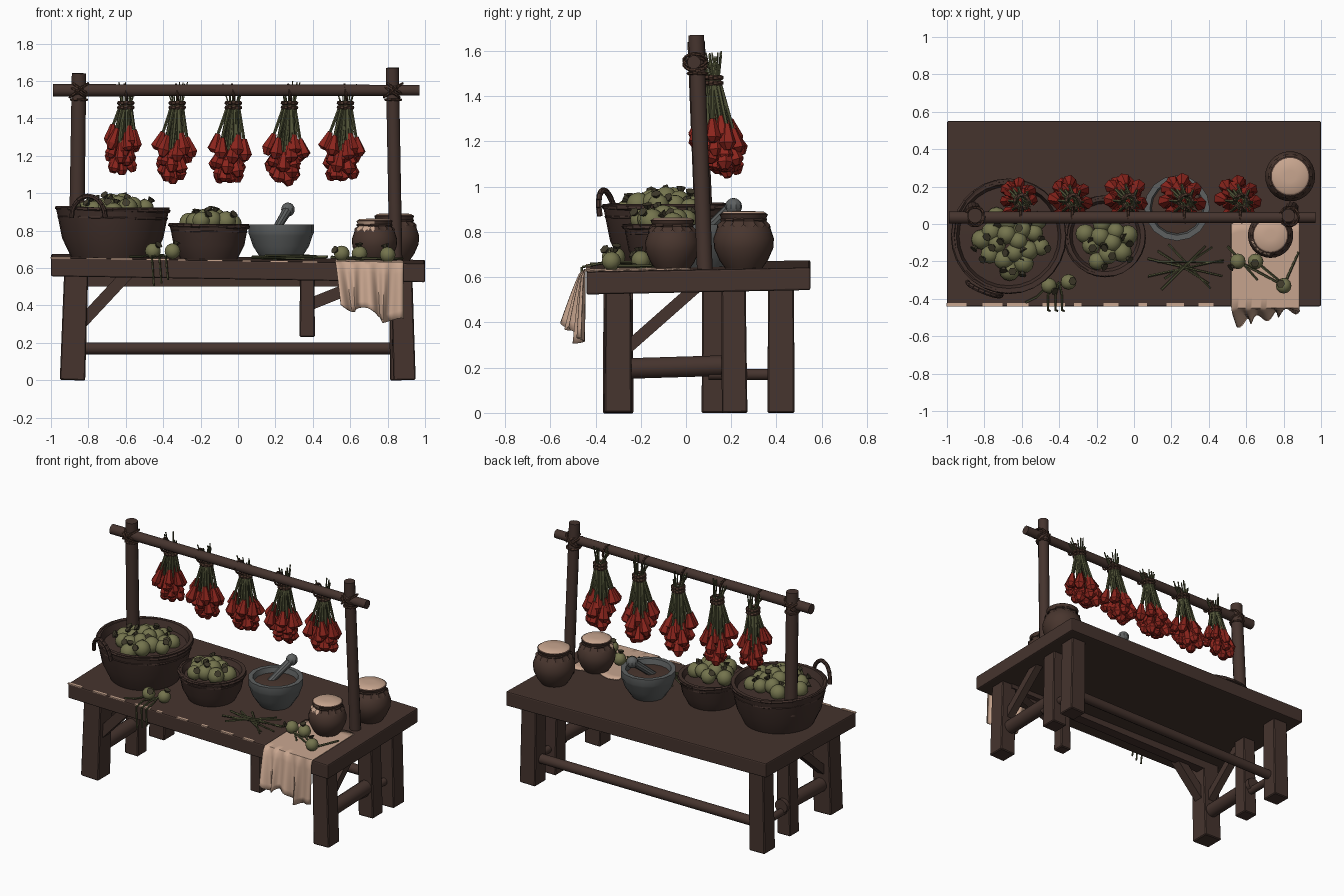
import bpy, bmesh, math, random
from mathutils import Vector, Matrix

random.seed(4)
rnd = random.uniform
cube = bpy.data.objects.get("Cube")
if cube:
    bpy.data.objects.remove(cube)


def material(name, r, g, b):
    m = bpy.data.materials.new(name)
    m.use_nodes = True
    m.diffuse_color = (r, g, b, 1)
    m.node_tree.nodes["Principled BSDF"].inputs["Base Color"].default_value = (r, g, b, 1)
    return m


WOOD = material("dark wood", .06, .034, .027)
CLAY = material("brown clay", .065, .036, .027)
WICKER = material("wicker", .055, .031, .025)
ROPE = material("rope", .075, .038, .026)
RED = material("dried red", .26, .018, .012)
GREEN = material("fruit green", .175, .175, .075)
STEM = material("stem green", .085, .09, .04)
CALYX = material("dry calyx", .05, .043, .024)
LINEN = material("linen", .58, .38, .275)
STONE = material("grey stone", .11, .117, .117)


def finish(name, bm, mat, angle=35):
    bmesh.ops.recalc_face_normals(bm, faces=bm.faces)
    mesh = bpy.data.meshes.new(name)
    bm.to_mesh(mesh)
    bm.free()
    mesh.materials.append(mat)
    ob = bpy.data.objects.new(name, mesh)
    bpy.context.collection.objects.link(ob)
    bpy.ops.object.select_all(action='DESELECT')
    ob.select_set(True)
    bpy.context.view_layer.objects.active = ob
    if angle:
        bpy.ops.object.shade_smooth_by_angle(angle=math.radians(angle))
    return ob


def rod(bm, a, b, r1, r2=None, n=12):
    """Tapered bar from a to b; four sides make a square beam."""
    a, b = Vector(a), Vector(b)
    q = Vector((0, 0, 1)).rotation_difference(b - a)
    m = Matrix.Translation((a + b) / 2) @ q.to_matrix().to_4x4() @ Matrix.Rotation(math.pi / n, 4, 'Z')
    bmesh.ops.create_cone(bm, cap_ends=True, segments=n, radius1=r1,
                          radius2=r1 if r2 is None else r2, depth=(b - a).length, matrix=m)


def path(bm, pts, r, n=5):
    for a, b in zip(pts, pts[1:]):
        rod(bm, a, b, r, n=n)


def ring(bm, c, axis, radius, r, n=14):
    q = Vector((0, 0, 1)).rotation_difference(Vector(axis))
    path(bm, [Vector(c) + q @ Vector((radius * math.cos(t * math.tau / n),
              radius * math.sin(t * math.tau / n), 0)) for t in range(n + 1)], r)


def lathe(bm, profile, c, n=28, scale=1.0, zigzag=0):
    """Revolve (radius, height) points; zigzag drops every other vertex of the last ring."""
    rings = []
    for i, (r, z) in enumerate(profile):
        drop = zigzag if i == len(profile) - 1 else 0
        rings.append([bm.verts.new(Vector(c) + scale * Vector((
            r * math.cos(math.tau * k / n), r * math.sin(math.tau * k / n), z - drop * (k % 2))))
            for k in range(n)])
    for p, q in zip(rings, rings[1:]):
        for k in range(n):
            bm.faces.new((p[k], p[k - 1], q[k - 1], q[k]))
    bm.faces.new(rings[0])
    if not zigzag:
        bm.faces.new(rings[-1])


def top(x, y):
    """Height of the slightly uneven table top."""
    return .648 - .016 * x + .02 * y


# Table top
bm = bmesh.new()
bmesh.ops.create_cube(bm, matrix=Matrix.Translation((0, .055, 0)) @ Matrix.Diagonal((2, .99, .1, 1)))
for v in bm.verts:
    v.co.z += top(v.co.x, v.co.y) - .05
slab = finish("table_top", bm, WOOD, 0)
bev = slab.modifiers.new("Bevel", 'BEVEL')
bev.width, bev.segments = .008, 2

# Legs, including the middle pair and the short hanging post
bm = bmesh.new()
for a, b, w in (((-.885, -.3, 0), (-.865, -.3, .58), .096), ((.89, -.3, 0), (.875, -.3, .56), .085),
                ((-.88, .42, 0), (-.87, .42, .59), .085), ((.885, .42, 0), (.875, .42, .57), .085),
                ((-.87, .12, 0), (-.86, .12, .57), .072), ((.87, .215, 0), (.86, .21, .57), .08),
                ((.37, -.3, .23), (.37, -.3, .57), .058)):
    rod(bm, a, b, w, w * .95, 4)
legs = finish("legs", bm, WOOD, 0)
legs.modifiers.new("Bevel", 'BEVEL').width = .006

# Stretchers, rails and diagonal braces
bm = bmesh.new()
rod(bm, (-.87, .41, .17), (.87, .41, .17), .033)
rod(bm, (-.84, -.27, .535), (.86, -.27, .535), .05, n=4)
for s in (-1, 1):
    rod(bm, (s * .87, -.3, .195), (s * .87, .2, .21), .047)
    rod(bm, (s * .87, .1, .17), (s * .87, .42, .17), .025)
    rod(bm, (s * .87, -.29, .26), (s * .87, .05, .56), .037, n=4)
rod(bm, (-.87, -.3, .27), (-.59, -.3, .57), .045, n=4)
rod(bm, (.37, -.3, .4), (.72, -.3, .54), .045, n=4)
finish("stretchers_and_braces", bm, WOOD)

# Posts and crossbar
bm = bmesh.new()
rod(bm, (-.862, .08, .8), (-.85, .045, 1.64), .042, .04)
rod(bm, (.845, .085, .58), (.825, .045, 1.67), .036, .036)
rod(bm, (-.99, .035, 1.55), (.97, .035, 1.55), .034, .03)
finish("hanging_frame", bm, WOOD)

# Rope lashings
bm = bmesh.new()
for x in (-.85, .83):
    for tilt in (-.7, .7):
        for off in (-.008, .008):
            ring(bm, (x + off, .04, 1.55 + off), (tilt, 0, 1), .05, .007)
    ring(bm, (x, .05, 1.5), (0, 0, 1), .042, .007)

# Dried bundles: stems, ties and flared red pods that trail to one side
stems, pods = bmesh.new(), bmesh.new()
for x, low, size in ((-.6, 1.12, .82), (-.325, 1.08, .92), (-.025, 1.07, 1), (.275, 1.07, 1), (.575, 1.08, 1)):
    tie = Vector((x, .12, 1.47))
    for dz in (-.012, .012):
        ring(bm, tie + Vector((0, 0, dz)), (0, 0, 1), .037, .011)
    ring(bm, (x, .05, 1.54), (1, 0, .15), .042, .007)
    for k in range(24):
        out = Vector((math.cos(k * 2.4), math.sin(k * 2.4), 0))
        level = ((k * 7) % 24) / 24
        spread = size * (.04 + .05 * level) * math.sqrt((k + 1) / 24) * 1.1
        head = tie + out * spread + Vector((-.035, .05, 0)) * (1 - level)
        head.z = low + .075 + .17 * level
        rod(stems, tie + out * .026, head, .01, .008, 5)
        if k % 2:
            rod(stems, tie + out * .025, tie + out * rnd(.03, .06) + Vector((0, -.02, rnd(.06, .13))), .005, .004, 4)
        axis = Vector((out.x * .22 + rnd(-.2, .1), out.y * .22 + rnd(-.1, .2), -1)).normalized()
        mid, end = head + axis * .075, head + axis * rnd(.09, .11)
        rod(pods, head - axis * .01, mid, .014, size * .039, 6)
        rod(pods, mid, end, size * .039, .016, 6)
finish("bundle_ties", bm, ROPE)
finish("red_pods", pods, RED, 0)

# Baskets: centre, radius, height and base radius
bm = bmesh.new()
baskets = ((-.67, -.065, .305, .27, .22), (-.155, -.065, .215, .19, .15))
for x, y, R, h, base in baskets:
    z = top(x, y) - .005
    lathe(bm, [(base, 0), (base + (R - base) * .6, h * .4), (R - .01, h * .85), (R, h),
               (R - .025, h), (R - .04, h * .82), (.02, h * .86)], (x, y, z))
    ring(bm, (x, y, z + h - .01), (.03, 0, 1), R - .006, .011, 28)
    ring(bm, (x, y, z + h * .8), (.02, 0, 1), R - .016, .007, 28)
arch = [Vector((-.8 + .09 * math.cos(t), -.345 - .035 * math.cos(t) - .02 * math.sin(t),
                .87 + .115 * math.sin(t))) for t in [math.pi * i / 10 for i in range(11)]]
path(bm, arch, .013, 7)
finish("baskets", bm, WICKER)

# Green fruit with dry crowns: two piles and loose ones
fruit, crowns = bmesh.new(), bmesh.new()
spots = [(x, y, top(x, y) + .042, .042) for x, y in
         ((-.455, -.33), (-.35, -.31), (.555, -.2), (.65, -.2), (.8, -.33))]
for x, y, R, n, low, rise in ((-.645, -.09, .175, 18, .895, .05), (-.145, -.1, .13, 10, .83, .045)):
    for k in range(n):
        f = math.sqrt((k + .4) / n)
        spots.append((x + R * f * math.cos(k * 2.4), y + R * f * math.sin(k * 2.4),
                      low + rise * (1 - f * f) + rnd(-.008, .012), rnd(.046, .054)))
for x, y, z, r in spots:
    c = Vector((x, y, z))
    bmesh.ops.create_uvsphere(fruit, u_segments=12, v_segments=8, radius=r, matrix=Matrix.Translation(c))
    d = Vector((rnd(-1, 1), rnd(-1, .6), rnd(.3, 1.1))).normalized()
    rod(crowns, c + d * r * .9, c + d * r * 1.35, .01, .023, 6)
finish("green_fruit", fruit, GREEN, 60)
finish("fruit_crowns", crowns, CALYX, 0)

# Loose stalks on the table and over its edge
for k in range(7):
    a = -1.0 + k * .33
    d = Vector((math.cos(a) * rnd(.16, .22), math.sin(a) * .14, 0))
    c = Vector((.29 + rnd(-.03, .03), -.23 + rnd(-.03, .03), top(.29, -.23) + .01 + .003 * k))
    rod(stems, c - d, c + d, .007, .005, 5)
for x in (-.46, -.42, -.385):
    path(stems, [(-.4, -.31, .67), (x, -.38, .66), (x, -.46, .645), (x + .01, -.465, rnd(.5, .54))], .006)
path(stems, [(-.46, -.33, .67), (-.52, -.39, .66), (-.58, -.42, .66)], .006)
for a, b in (((.5, -.12), (.66, -.3)), ((.65, -.2), (.82, -.34)), ((.8, -.33), (.88, -.15)), ((.56, -.2), (.8, -.33))):
    rod(stems, (*a, top(*a) + .02), (*b, top(*b) + .02), .008, .006, 5)
finish("stems", stems, STEM)

# Mortar, its ground contents and pestle
z0 = top(.23, .08) - .004
bm = bmesh.new()
lathe(bm, [(.1, 0), (.115, .02), (.15, .075), (.168, .13), (.175, .145), (.175, .19), (.145, .19),
           (.13, .13), (.08, .08)], (.23, .085, z0), 16)
rod(bm, (.17, .03, .75), (.26, .19, .9), .02, .026, 10)
bmesh.ops.create_uvsphere(bm, u_segments=10, v_segments=8, radius=.038,
                          matrix=Matrix.Translation((.267, .21, .912)))
finish("mortar_and_pestle", bm, STONE, 30)
bm = bmesh.new()
lathe(bm, [(.139, .155), (.06, .165)], (.23, .085, z0), 16)
finish("ground_spice", bm, CLAY)

# Jars with tied covers
jars, caps, skirts = bmesh.new(), bmesh.new(), bmesh.new()
for x, y, s in ((.73, -.06, .97), (.835, .255, 1.07)):
    c = (x, y, top(x, y) - .003)
    lathe(jars, [(.075, 0), (.1, .035), (.122, .085), (.125, .125), (.11, .17), (.085, .195),
                 (.083, .22), (.06, .225)], c, 28, s)
    lathe(skirts, [(.088, .232), (.1, .226), (.09, .2), (.112, .182)], c, 28, s, .022)
    ring(jars, Vector(c) + Vector((0, 0, .203 * s)), (0, 0, 1), .093 * s, .007)
    lathe(caps, [(.092, .23), (.084, .236), (.03, .239)], c, 28, s)
finish("jars", jars, CLAY)
finish("jar_cover_tops", caps, LINEN)
skirt = finish("jar_cover_skirts", skirts, CLAY)
# The front cover shows pale cloth on its outer corner
skirt.data.materials.append(LINEN)
for p in skirt.data.polygons:
    if p.center.z < .84 and p.center.x < .72 and p.center.y < -.09:
        p.material_index = 1

# Draped cloth: flat on the table, then hanging in folds
bm = bmesh.new()
bmesh.ops.create_grid(bm, x_segments=36, y_segments=16, size=1)
for v in bm.verts:
    u, t = (v.co.x + 1) / 2, 1 - v.co.y
    x = .52 + .365 * u
    if t <= 1:
        y = -.448 * t + .02 * math.sin(u * 9) * (1 - t)
        v.co = (x, y, top(x, y) + .006)
    else:
        d = t - 1
        fold = math.sin(u * 27 + 1)
        v.co = (x + d * (.03 * (1 - u) - .012 * u + .015 * math.sin(u * 14)),
                -.452 - d * .065 * (1 - u) - .02 * math.sqrt(d) * (fold + 1 - .6 * u),
                .645 - d * (.24 + .1 * u + .025 * math.sin(u * 11)))
cloth = finish("draped_cloth", bm, LINEN, 50)
cloth.modifiers.new("Solidify", 'SOLIDIFY').thickness = .006

# Pale worn chips along the front edge
bm = bmesh.new()
for k in range(9):
    x = -.94 + k * .165 + rnd(-.02, .02)
    m = Matrix.Translation((x, -.432, top(x, -.432))) @ Matrix.Diagonal((rnd(.04, .12), .018, .006, 1))
    bmesh.ops.create_cube(bm, size=1, matrix=m)
finish("worn_edge_chips", bm, LINEN, 0)
